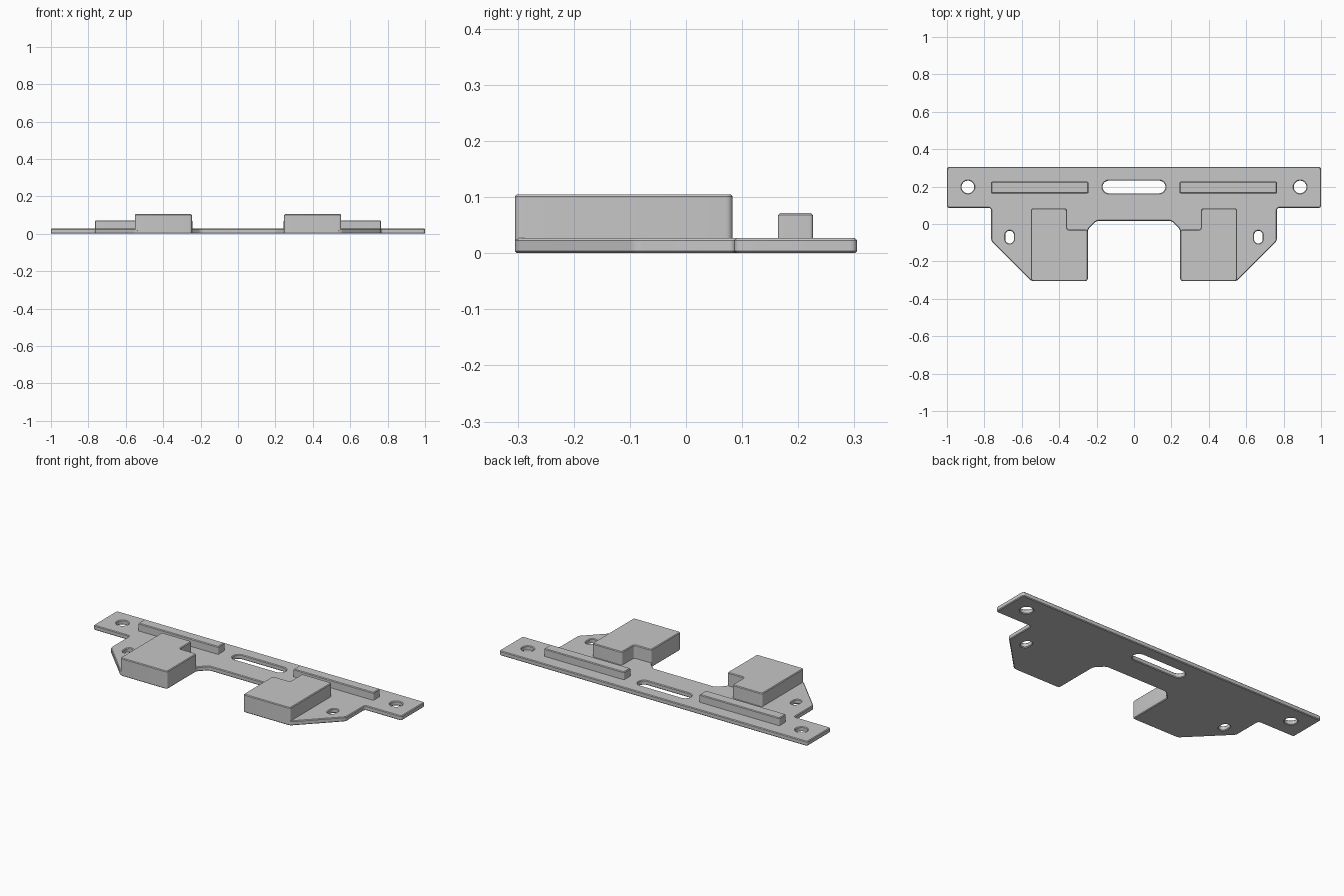
import bpy
import math
from mathutils import Vector

cube = bpy.data.objects.get("Cube")
if cube:
    bpy.data.objects.remove(cube, do_unlink=True)

grey = bpy.data.materials.new("satin_grey")
grey.use_nodes = True
colour = (0.57, 0.57, 0.57, 1)
grey.diffuse_color = colour
grey.node_tree.nodes["Principled BSDF"].inputs["Base Color"].default_value = colour

EDGE = 0.004  # chamfered rim on every part
PLATE = 0.027


def rounded(points, radius, steps=5):
    """Round every corner of a closed outline."""
    result = []
    pts = [Vector(p) for p in points]
    for i, p in enumerate(pts):
        a = p + (pts[i - 1] - p).normalized() * radius
        b = p + (pts[(i + 1) % len(pts)] - p).normalized() * radius
        for s in range(steps + 1):
            t = s / steps
            result.append(a * (1 - t) ** 2 + p * 2 * t * (1 - t) + b * t * t)
    return result


def slot(x, y, width, height, steps=12):
    """Stadium outline; a circle when width equals height."""
    r = min(width, height) / 2
    dx, dy = width / 2 - r, height / 2 - r
    start = -math.pi / 2 if width >= height else 0
    points = []
    for side in (1, -1):
        for s in range(steps + 1):
            a = start + math.pi * s / steps + (0 if side > 0 else math.pi)
            points.append((x + side * dx + r * math.cos(a),
                           y + side * dy + r * math.sin(a)))
    return points if width != height else points[:steps] + points[steps + 1:-1]


def extrude(name, outlines, bottom, top):
    """Filled outlines with a chamfered rim, turned into a mesh part."""
    curve = bpy.data.curves.new(name, "CURVE")
    curve.dimensions = "2D"
    curve.fill_mode = "BOTH"
    curve.extrude = (top - bottom) / 2 - EDGE
    curve.bevel_depth = EDGE
    curve.bevel_resolution = 0
    curve.offset = -EDGE
    for outline in outlines:
        spline = curve.splines.new("POLY")
        spline.points.add(len(outline) - 1)
        for point, (x, y) in zip(spline.points, outline):
            point.co = (x, y, 0, 1)
        spline.use_cyclic_u = True
    obj = bpy.data.objects.new(name, curve)
    bpy.context.collection.objects.link(obj)
    obj.location.z = (top + bottom) / 2
    bpy.ops.object.select_all(action="DESELECT")
    obj.select_set(True)
    bpy.context.view_layer.objects.active = obj
    bpy.ops.object.convert(target="MESH")
    obj = bpy.context.object
    obj.name = name
    obj.data.materials.clear()
    obj.data.materials.append(grey)
    bpy.ops.object.shade_smooth_by_angle(angle=math.radians(30))


def mirrored(points):
    return [(-x, y) for x, y in reversed(points)]


# Base plate with its mounting holes
half = [(0.2, 0.017), (0.247, -0.03), (0.247, -0.305), (0.55, -0.305),
        (0.764, -0.09), (0.764, 0.086), (1, 0.086), (1, 0.305)]
holes = [slot(0, 0.198, 0.336, 0.068)]
for side in (-1, 1):
    holes.append(slot(side * 0.888, 0.198, 0.068, 0.068))
    holes.append(slot(side * 0.665, -0.07, 0.046, 0.068))
extrude("base_plate", [rounded(half + mirrored(half), 0.014)] + holes, 0, PLATE)

# Notched blocks and locating rails on each side
block = [(0.247, -0.305), (0.552, -0.305), (0.552, 0.083),
         (0.358, 0.083), (0.358, -0.03), (0.247, -0.03)]
rail = [(0.244, 0.164), (0.764, 0.164), (0.764, 0.226), (0.244, 0.226)]
for side, flip in (("left", list), ("right", mirrored)):
    extrude(side + "_block", [rounded(flip(block), 0.014)], 0.012, 0.105)
    extrude(side + "_rail", [rounded(flip(rail), 0.006)], 0.012, 0.072)
